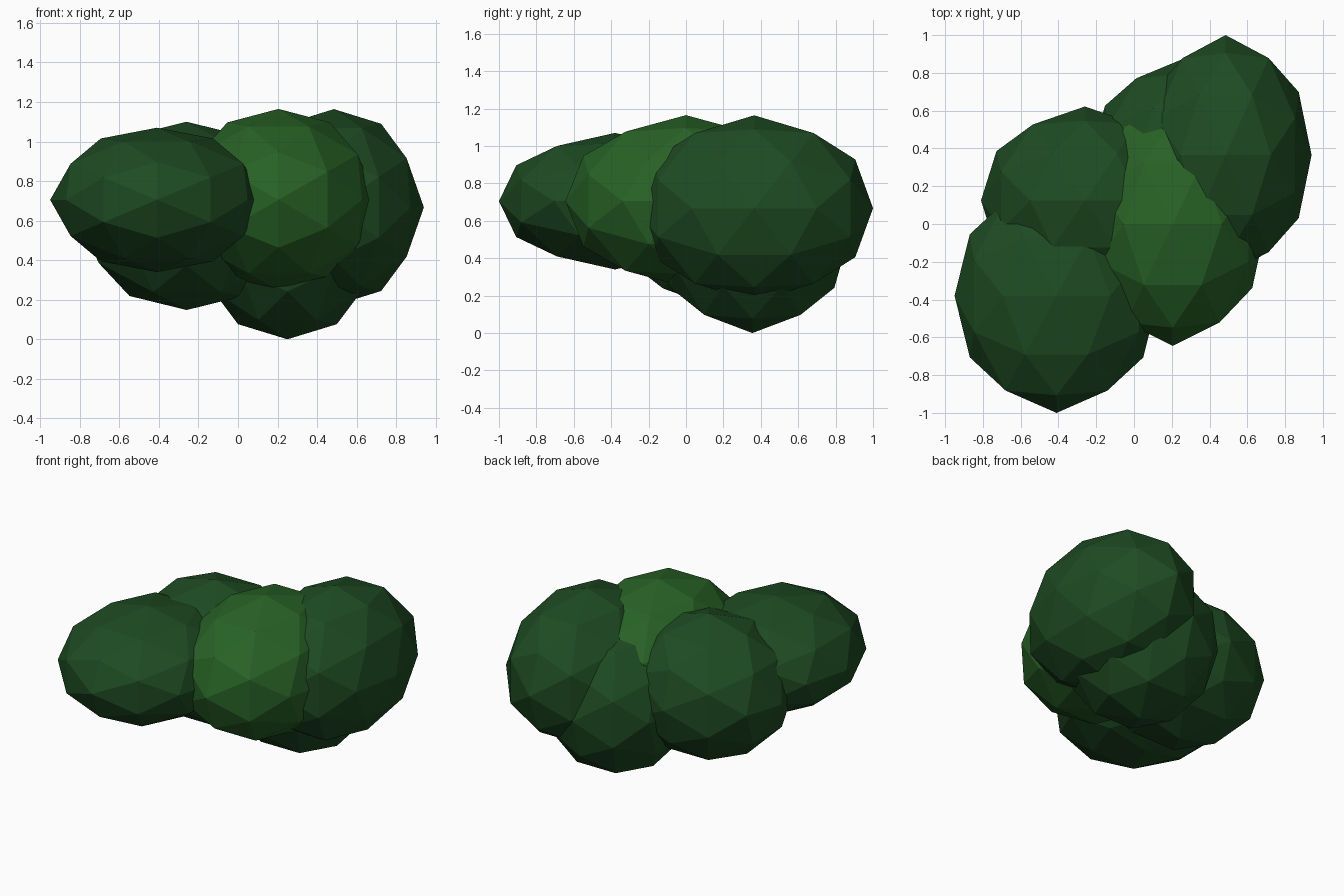
import bpy, bmesh
from itertools import combinations
from mathutils import Vector

if "Cube" in bpy.data.objects:
    bpy.data.objects.remove(bpy.data.objects["Cube"])

PHI = (1 + 5 ** 0.5) / 2


def material(name, rgb):
    mat = bpy.data.materials.new(name)
    mat.diffuse_color = (*rgb, 1)
    mat.use_nodes = True
    mat.node_tree.nodes["Principled BSDF"].inputs["Base Color"].default_value = mat.diffuse_color
    return mat


def sphere_points():
    """Once-subdivided icosahedron with its two-fold axes on x, y and z."""
    pts = []
    for a in (-1, 1):
        for b in (-PHI, PHI):
            pts += [Vector((a, 0, b)), Vector((0, b, a)), Vector((b, a, 0))]
    mids = [(p + q) / 2 for p, q in combinations(pts, 2) if (p - q).length < 2.1]
    return [p.normalized() for p in pts + mids]


def clump(name, centre, radii, mat):
    bm = bmesh.new()
    for p in sphere_points():
        bm.verts.new([c + r * v for c, r, v in zip(centre, radii, p)])
    bmesh.ops.convex_hull(bm, input=bm.verts[:])
    bmesh.ops.recalc_face_normals(bm, faces=bm.faces[:])
    mesh = bpy.data.meshes.new(name)
    bm.to_mesh(mesh)
    bm.free()
    mesh.materials.append(mat)
    bpy.context.collection.objects.link(bpy.data.objects.new(name, mesh))


dark = material("dark_leaves", (0.013, 0.07, 0.016))
light = material("light_leaves", (0.021, 0.122, 0.019))

# Overlapping faceted leaf clumps
clump("front_left_clump", (-0.41, -0.38, 0.705), (0.54, 0.62, 0.365), dark)
clump("centre_clump", (0.205, 0.0, 0.705), (0.495, 0.645, 0.46), light)
clump("back_right_clump", (0.485, 0.365, 0.667), (0.455, 0.635, 0.497), dark)
clump("bottom_clump", (0.25, 0.355, 0.51), (0.475, 0.515, 0.51), dark)
clump("back_left_clump", (-0.26, 0.125, 0.624), (0.55, 0.497, 0.476), dark)
